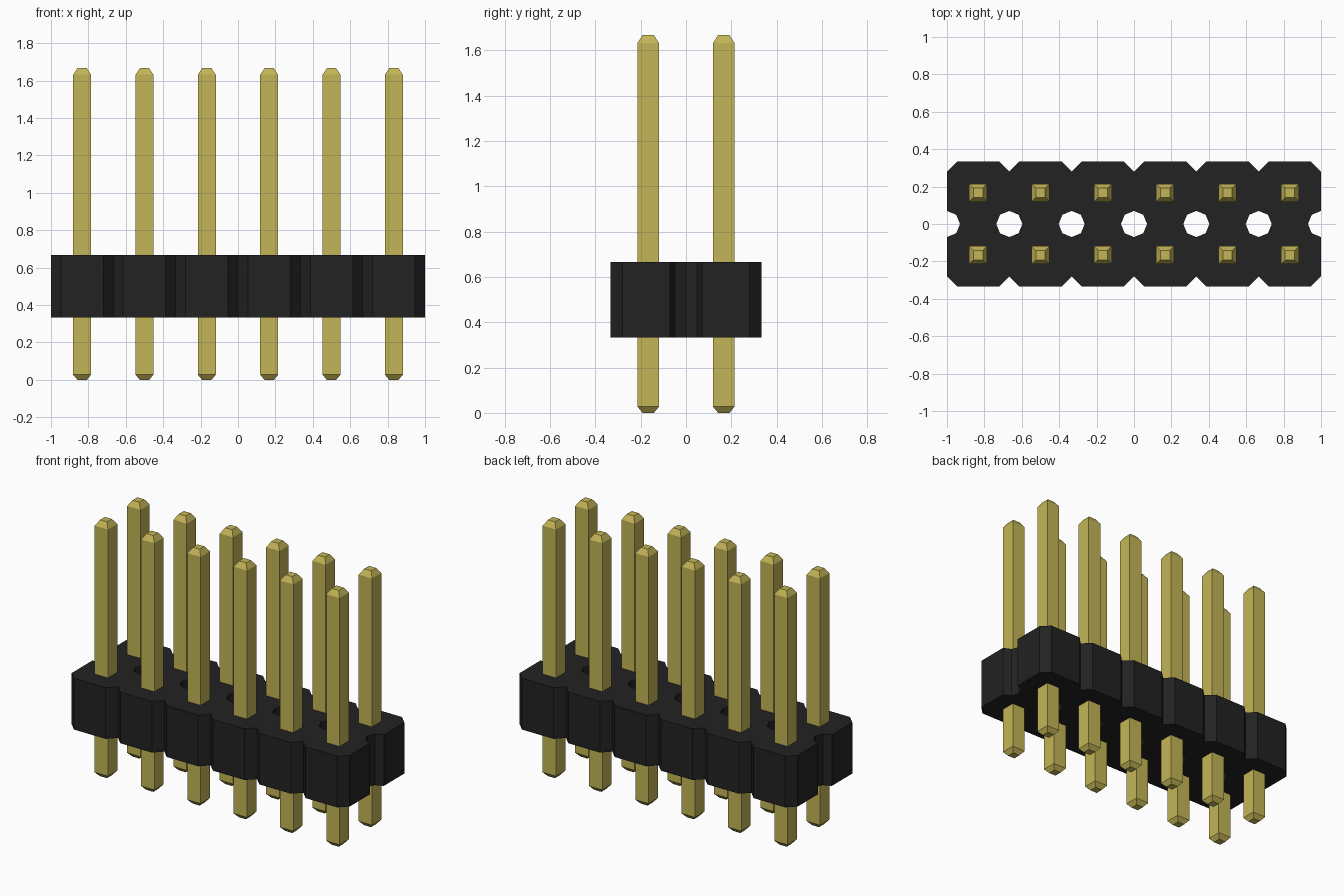
import bpy
import bmesh
from math import cos, sin, pi

cube = bpy.data.objects.get("Cube")
if cube:
    bpy.data.objects.remove(cube, do_unlink=True)

COUNT = 6
PITCH = 2 / COUNT
HALF = PITCH / 2
TOP = 2 * PITCH          # top of the housing
CHAMFER = 0.053
HOLE = 0.07
PIN_HEIGHT = 5 * PITCH


def make_material(name, color):
    mat = bpy.data.materials.new(name)
    mat.use_nodes = True
    mat.diffuse_color = color
    mat.node_tree.nodes["Principled BSDF"].inputs["Base Color"].default_value = color
    return mat


def make_object(name, bm, mat):
    bmesh.ops.recalc_face_normals(bm, faces=bm.faces)
    mesh = bpy.data.meshes.new(name)
    bm.to_mesh(mesh)
    bm.free()
    mesh.materials.append(mat)
    obj = bpy.data.objects.new(name, mesh)
    bpy.context.collection.objects.link(obj)
    return obj


black = make_material("black plastic", (0.016, 0.016, 0.016, 1))
gold = make_material("gold metal", (0.55, 0.46, 0.095, 1))

# Outline of the right half of one housing cell, from front to back
arc = [(HALF - HOLE * cos(a), HOLE * sin(a)) for a in [i * pi / 4 for i in range(-2, 3)]]
right = [(HALF - CHAMFER, -PITCH), (HALF, CHAMFER - PITCH), *arc,
         (HALF, PITCH - CHAMFER), (HALF - CHAMFER, PITCH)]
outline = right + [(-x, y) for x, y in reversed(right)]
centres = [(i - (COUNT - 1) / 2) * PITCH for i in range(COUNT)]

# Housing: joined cells, thickened downwards so only outer walls and holes get sides
bm = bmesh.new()
for cx in centres:
    bm.faces.new([bm.verts.new((cx + x, y, TOP)) for x, y in outline])
bmesh.ops.remove_doubles(bm, verts=bm.verts, dist=0.001)
for face in bm.faces:
    face.normal_update()
housing = make_object("housing", bm, black)
if housing.data.polygons[0].normal.z < 0:
    housing.data.flip_normals()
solid = housing.modifiers.new("thickness", "SOLIDIFY")
solid.thickness = PITCH
solid.offset = -1


def make_pin(name, x, y):
    """Square pin with tapered ends, built from stacked square rings."""
    wide, narrow, taper = 0.048, 0.025, 0.035
    rings = [(0, narrow), (0.028, wide), (PIN_HEIGHT - taper, wide), (PIN_HEIGHT, narrow)]
    bm = bmesh.new()
    loops = [[bm.verts.new((x + sx * h, y + sy * h, z))
              for sx, sy in ((-1, -1), (1, -1), (1, 1), (-1, 1))] for z, h in rings]
    for low, high in zip(loops, loops[1:]):
        for i in range(4):
            j = (i + 1) % 4
            bm.faces.new((low[i], low[j], high[j], high[i]))
    bm.faces.new(loops[0][::-1])
    bm.faces.new(loops[-1])
    return make_object(name, bm, gold)


# Two rows of pins
for row, y in (("front", -HALF), ("back", HALF)):
    for n, cx in enumerate(centres, 1):
        make_pin(f"{row}_pin_{n}", cx, y)
